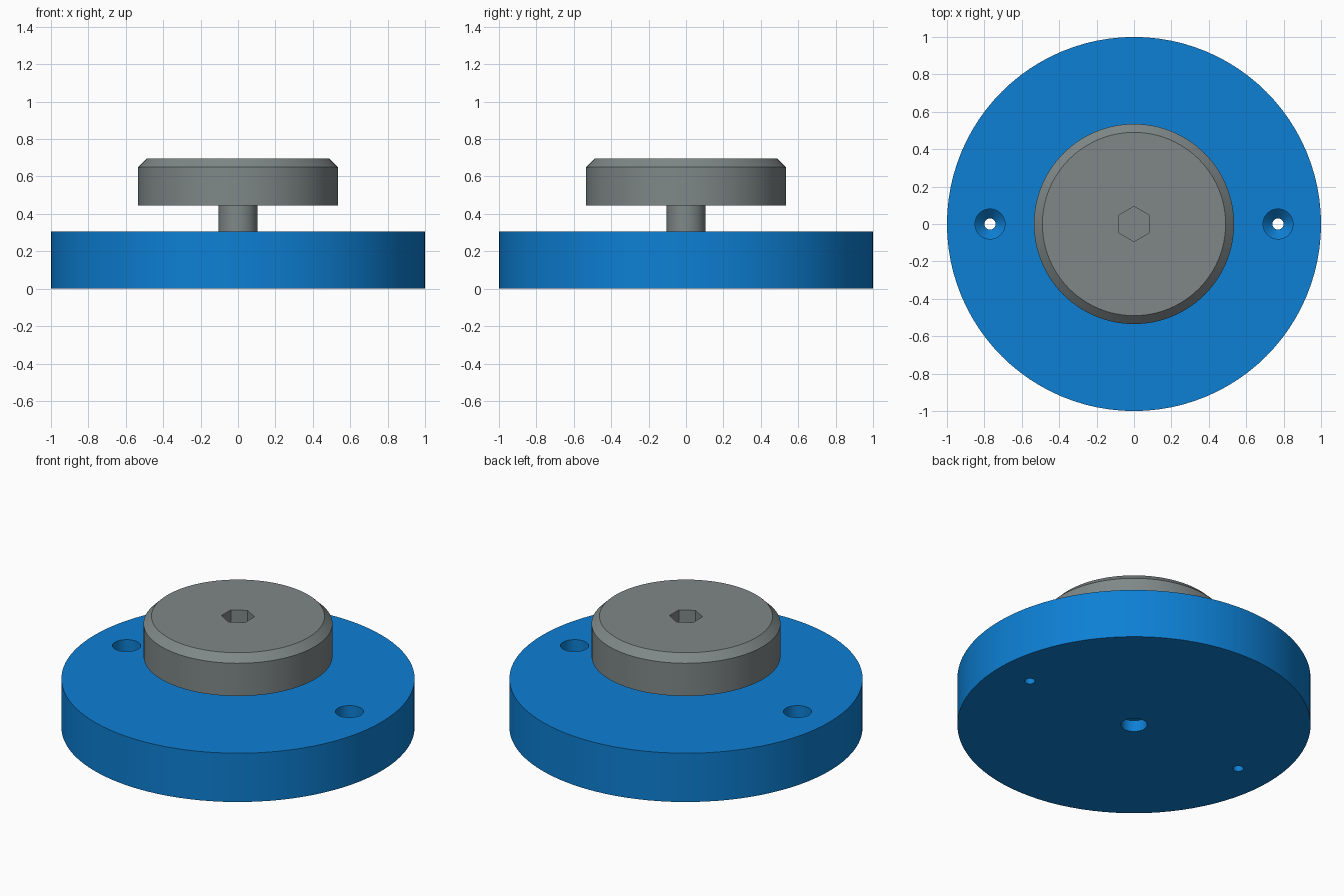
import bpy, math

if "Cube" in bpy.data.objects:
    bpy.data.objects.remove(bpy.data.objects["Cube"])


def material(name, rgb):
    m = bpy.data.materials.new(name)
    m.diffuse_color = (*rgb, 1)
    m.use_nodes = True
    m.node_tree.nodes["Principled BSDF"].inputs["Base Color"].default_value = m.diffuse_color
    return m


blue = material("blue", (0.004, 0.215, 0.66))
grey = material("grey", (0.215, 0.245, 0.245))


def lathe(name, profile, mat, loc=(0, 0), sides=96, turn=0.0):
    """Closed solid turned from (radius, z) points listed bottom to top."""
    verts, faces = [], []
    for r, z in profile:
        for i in range(sides):
            a = turn + 2 * math.pi * i / sides
            verts.append((r * math.cos(a), r * math.sin(a), z))
    for k in range(len(profile) - 1):
        for i in range(sides):
            j = (i + 1) % sides
            b, t = k * sides, (k + 1) * sides
            faces.append((b + i, b + j, t + j, t + i))
    faces.append(tuple(reversed(range(sides))))
    faces.append(tuple(range(len(verts) - sides, len(verts))))
    mesh = bpy.data.meshes.new(name)
    mesh.from_pydata(verts, [], faces)
    mesh.materials.append(mat)
    ob = bpy.data.objects.new(name, mesh)
    ob.location = (*loc, 0)
    bpy.context.collection.objects.link(ob)
    return ob


def activate(ob):
    bpy.ops.object.select_all(action='DESELECT')
    ob.select_set(True)
    bpy.context.view_layer.objects.active = ob


def cut(ob, cutter):
    bpy.context.view_layer.update()
    activate(ob)
    mod = ob.modifiers.new("cut", 'BOOLEAN')
    mod.operation = 'DIFFERENCE'
    mod.solver = 'EXACT'
    mod.object = cutter
    bpy.ops.object.modifier_apply(modifier=mod.name)
    bpy.data.objects.remove(cutter)


# Round base with two stepped screw holes and a blind hole underneath
base = lathe("base_disc", [(1, 0), (1, 0.305)], blue)
for x in (-0.77, 0.77):
    cut(base, lathe("screw_hole_cutter",
                    [(0.03, -0.05), (0.03, 0.12), (0.08, 0.17), (0.08, 0.4)],
                    blue, (x, 0), 48))
cut(base, lathe("bottom_hole_cutter", [(0.074, -0.05), (0.074, 0.07)], blue, sides=48))

# Neck joining the base to the knob
neck = lathe("neck", [(0.104, 0.30), (0.104, 0.45)], grey, sides=64)

# Chamfered knob with a hexagonal key socket
knob = lathe("knob", [(0.535, 0.445), (0.535, 0.65), (0.49, 0.695)], grey)
cut(knob, lathe("hex_socket_cutter", [(0.094, 0.575), (0.094, 0.8)], grey,
                sides=6, turn=math.pi / 6))

# Smooth round walls, crisp rims
for ob in (base, neck, knob):
    activate(ob)
    bpy.ops.object.shade_smooth_by_angle(angle=math.radians(30))
